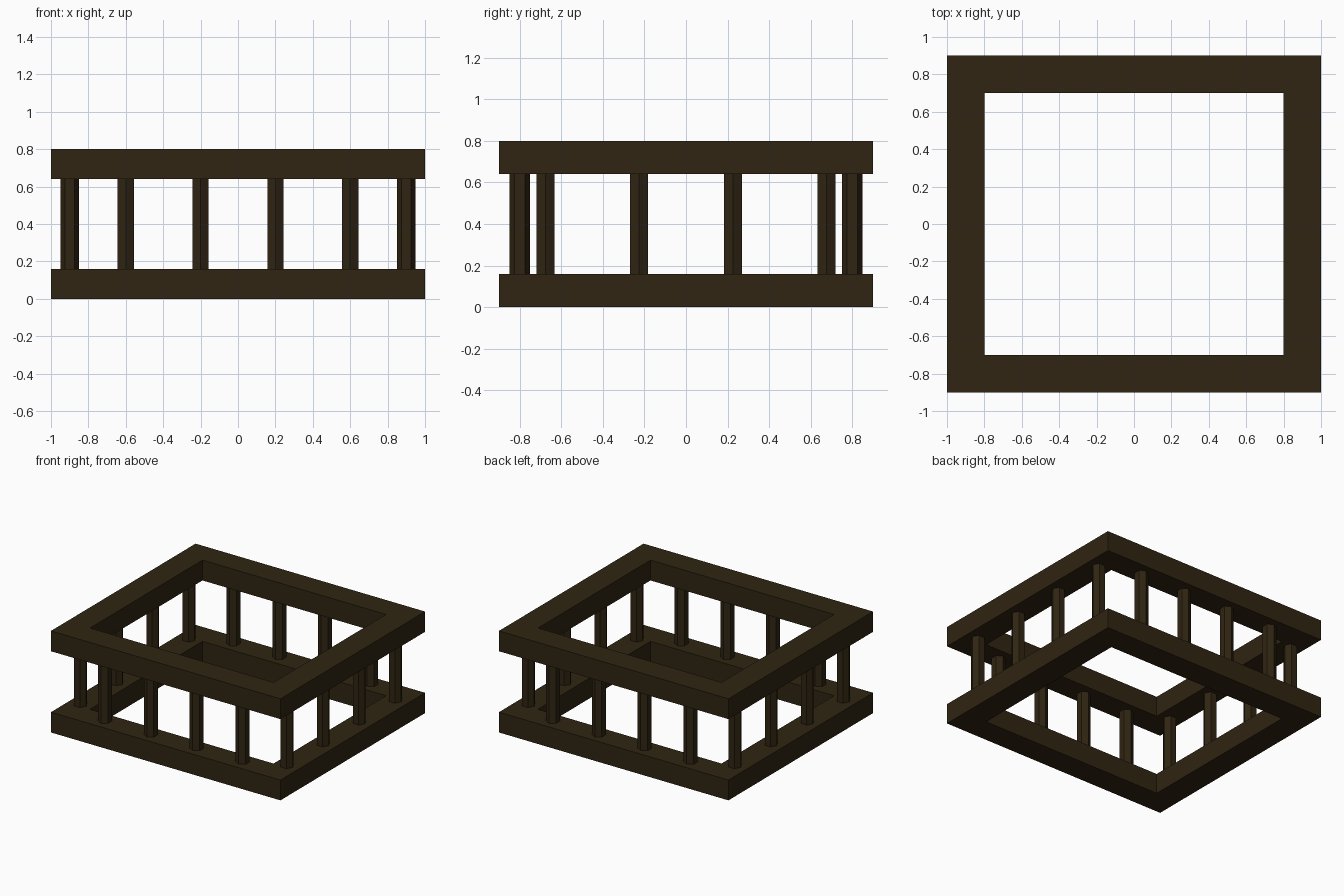
import bpy, bmesh, math

if "Cube" in bpy.data.objects:
    bpy.data.objects.remove(bpy.data.objects["Cube"])

wood = bpy.data.materials.new("dark_brown_wood")
wood.diffuse_color = (0.029, 0.018, 0.006, 1)
wood.use_nodes = True
wood.node_tree.nodes["Principled BSDF"].inputs["Base Color"].default_value = wood.diffuse_color


def finish(name, bm):
    bmesh.ops.recalc_face_normals(bm, faces=bm.faces[:])
    mesh = bpy.data.meshes.new(name)
    bm.to_mesh(mesh)
    bm.free()
    mesh.materials.append(wood)
    obj = bpy.data.objects.new(name, mesh)
    bpy.context.collection.objects.link(obj)
    return obj


def frame(name, z0, z1):
    """Rectangular frame with mitred corners, 0.2 wide."""
    bm = bmesh.new()
    corners = [(-1, -1), (1, -1), (1, 1), (-1, 1)]
    section = [(1.0, 0.9, z0), (1.0, 0.9, z1), (0.8, 0.7, z1), (0.8, 0.7, z0)]
    rings = [[bm.verts.new((sx * x, sy * y, z)) for x, y, z in section]
             for sx, sy in corners]
    for i in range(4):
        a, b = rings[i], rings[(i + 1) % 4]
        for j in range(4):
            k = (j + 1) % 4
            bm.faces.new((a[j], b[j], b[k], a[k]))
    return finish(name, bm)


def post(name, x, y, turn):
    """Six-sided post between the two frames."""
    bm = bmesh.new()
    ring = [(0.05 * math.cos(turn + i * math.pi / 3),
             0.05 * math.sin(turn + i * math.pi / 3)) for i in range(6)]
    base = bm.faces.new([bm.verts.new((u, v, 0.155)) for u, v in ring])
    top = bmesh.ops.extrude_face_region(bm, geom=[base], use_keep_orig=True)["geom"]
    bmesh.ops.translate(bm, vec=(0, 0, 0.49),
                        verts=[g for g in top if isinstance(g, bmesh.types.BMVert)])
    obj = finish(name, bm)
    obj.location = (x, y, 0)


# Bottom and top rails
frame("bottom_frame", 0.0, 0.16)
frame("top_frame", 0.64, 0.8)

# Posts: four along each side, corners pointing outward
for i in range(4):
    t = i - 1.5
    post(f"front_post_{i + 1}", 0.4 * t, -0.8, math.pi / 2)
    post(f"back_post_{i + 1}", 0.4 * t, 0.8, math.pi / 2)
    post(f"left_post_{i + 1}", -0.9, 0.45 * t, 0)
    post(f"right_post_{i + 1}", 0.9, 0.45 * t, 0)
